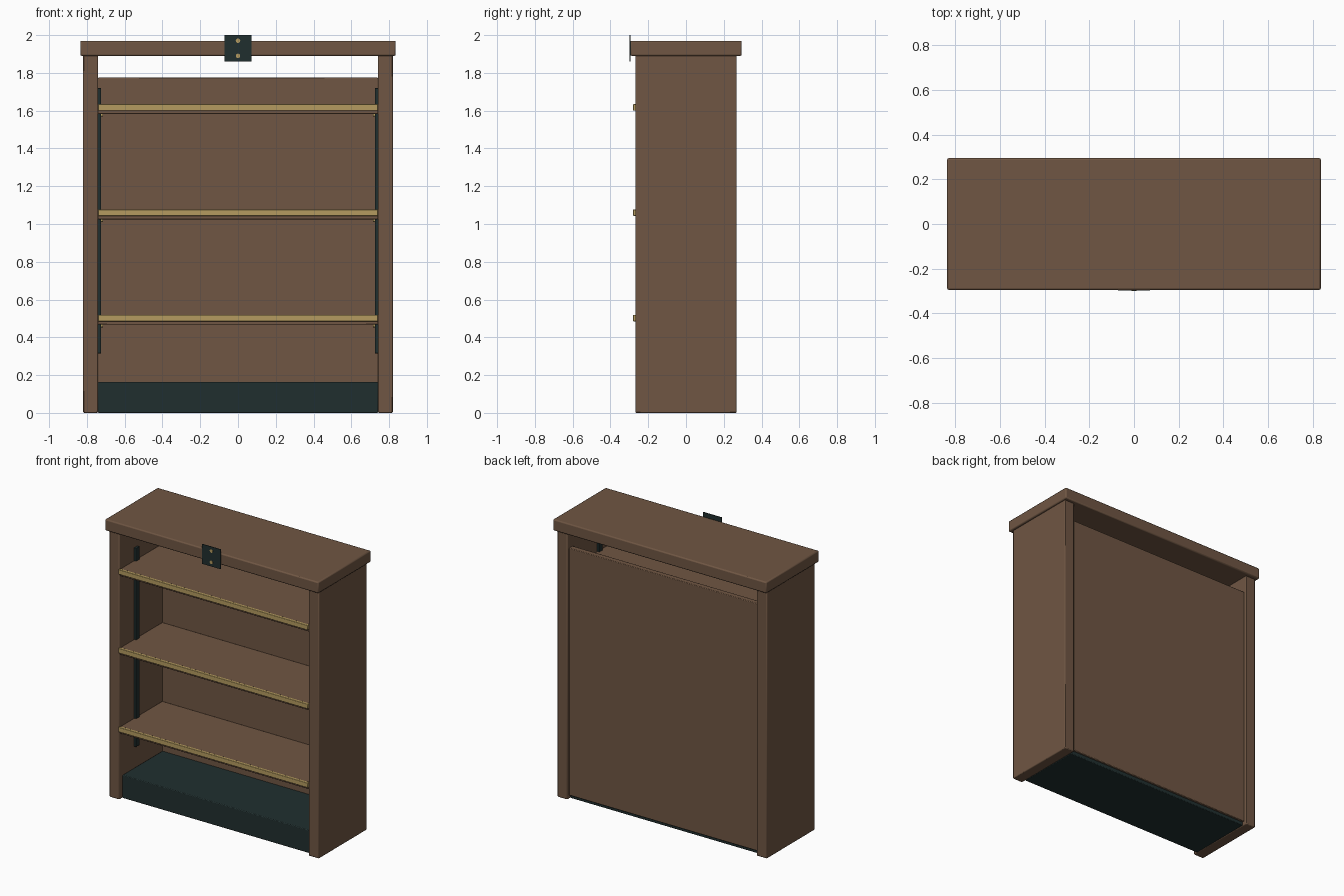
import bpy
import math

if "Cube" in bpy.data.objects:
    bpy.data.objects.remove(bpy.data.objects["Cube"])


def material(name, rgb):
    m = bpy.data.materials.new(name)
    m.diffuse_color = (*rgb, 1)
    m.use_nodes = True
    m.node_tree.nodes["Principled BSDF"].inputs["Base Color"].default_value = m.diffuse_color
    return m


WOOD = material("brown wood", (0.16, 0.093, 0.056))
DARK = material("dark metal", (0.0145, 0.028, 0.028))
GOLD = material("brass", (0.46, 0.33, 0.115))


def box(name, lo, hi, mat, bevel=0.0):
    """Box between two corners with slightly rounded edges."""
    bpy.ops.mesh.primitive_cube_add(size=1, location=[(a + b) / 2 for a, b in zip(lo, hi)])
    o = bpy.context.object
    o.name = name
    o.scale = [b - a for a, b in zip(lo, hi)]
    bpy.ops.object.transform_apply(location=False, rotation=False, scale=True)
    o.data.materials.append(mat)
    if bevel:
        b = o.modifiers.new("soft edges", 'BEVEL')
        b.width = bevel
        b.segments = 2
        bpy.ops.object.shade_smooth_by_angle(angle=math.radians(35))
    return o


def rod(name, loc, radius, depth, rot, mat):
    bpy.ops.mesh.primitive_cylinder_add(vertices=16, radius=radius, depth=depth,
                                        location=loc, rotation=rot)
    o = bpy.context.object
    o.name = name
    o.data.materials.append(mat)
    bpy.ops.object.shade_smooth_by_angle(angle=math.radians(35))
    return o


IN, OUT = 0.741, 0.82   # inner and outer faces of the side panels

# Carcass: top, back and plinth
box("top_slab", (-0.835, -0.295, 1.89), (0.835, 0.295, 1.97), WOOD, 0.008)
box("back_panel", (-IN, 0.21, 0.025), (IN, 0.25, 1.775), WOOD, 0.004)
box("plinth", (-IN, -0.235, 0), (IN, 0.235, 0.163), DARK, 0.005)

# Side panels with the shelf rails
for side, s in (("left", -1), ("right", 1)):
    xs = sorted((s * IN, s * OUT))
    box(side + "_side_panel", (xs[0], -0.268, 0), (xs[1], 0.268, 1.895), WOOD, 0.006)
    xs = sorted((s * 0.724, s * (IN + 0.003)))
    box(side + "_shelf_rail", (xs[0], -0.105, 0.315), (xs[1], -0.065, 1.72), DARK, 0.003)

# Shelves with brass front strips and support pins
for i, z in enumerate((0.517, 1.075, 1.632)):
    box(f"shelf_{i + 1}", (-IN, -0.262, z - 0.05), (IN, 0.212, z - 0.002), WOOD, 0.004)
    box(f"shelf_strip_{i + 1}", (-IN, -0.28, z - 0.032), (IN, -0.26, z + 0.002), GOLD, 0.003)
    for s in (-1, 1):
        rod(f"shelf_pin_{i + 1}", (s * 0.73, -0.085, z - 0.056), 0.008, 0.03,
            (0, math.pi / 2, 0), GOLD)

# Small plate on the front of the top, held by two screws
box("front_plate", (-0.072, -0.298, 1.86), (0.072, -0.294, 2.0), DARK)
for z in (1.89, 1.97):
    rod("plate_screw", (0, -0.298, z), 0.012, 0.003, (math.pi / 2, 0, 0), GOLD)
